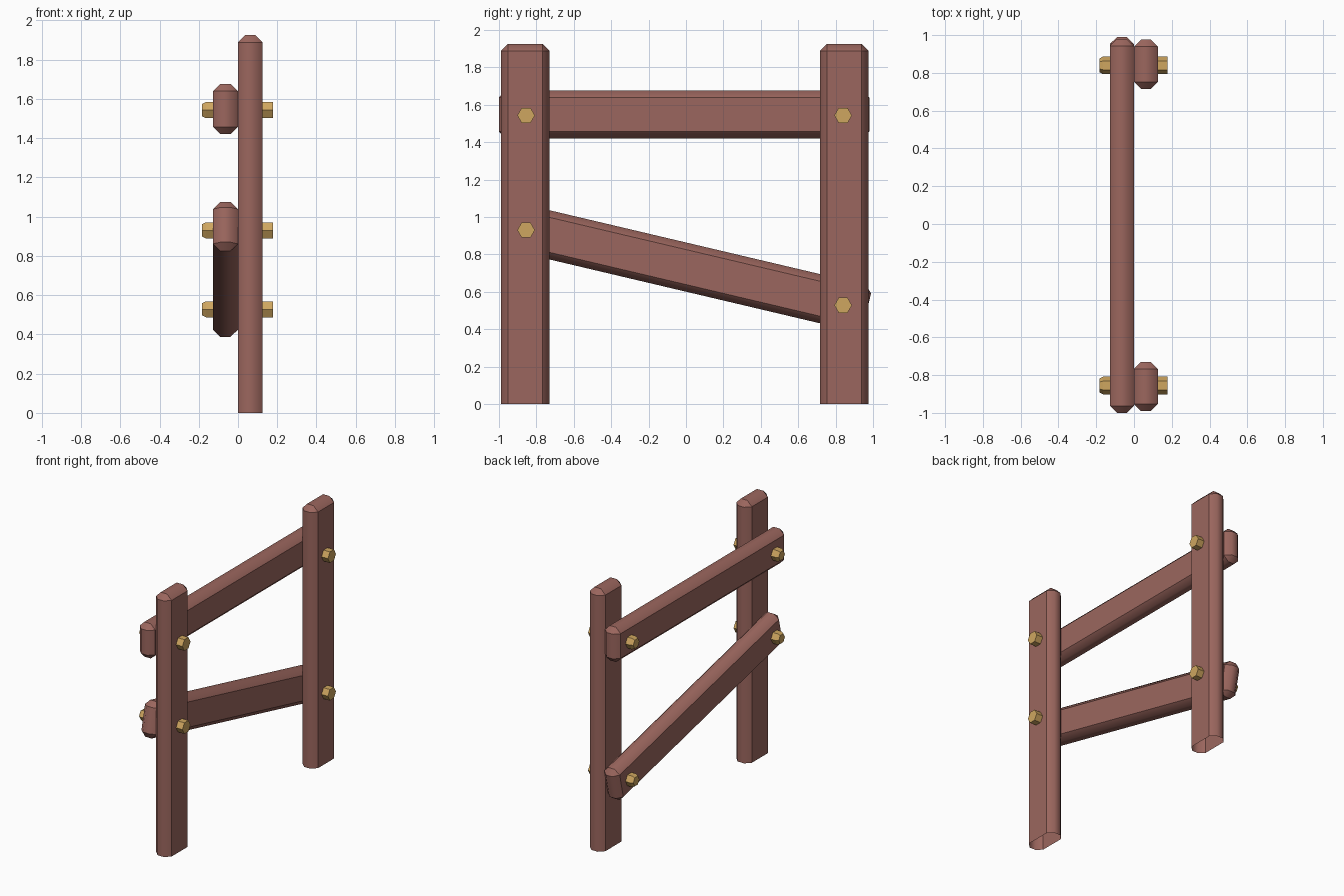
import bpy, bmesh, math
from mathutils import Matrix, Vector

if "Cube" in bpy.data.objects:
    bpy.data.objects.remove(bpy.data.objects["Cube"])


def material(name, rgb):
    m = bpy.data.materials.new(name)
    m.diffuse_color = (*rgb, 1)
    m.use_nodes = True
    m.node_tree.nodes["Principled BSDF"].inputs["Base Color"].default_value = m.diffuse_color
    return m


WOOD = material("red_brown_wood", (0.33, 0.134, 0.112))
BRASS = material("brass", (0.62, 0.38, 0.115))
BEVEL = 0.037


def finish(bm, name, mat):
    me = bpy.data.meshes.new(name)
    bm.to_mesh(me)
    bm.free()
    me.materials.append(mat)
    ob = bpy.data.objects.new(name, me)
    bpy.context.collection.objects.link(ob)
    return ob


def side(face):
    # which rounded side of the plank a face belongs to
    n = face.normal
    if abs(n.x) > 0.9:
        return "wide"
    if abs(abs(n.y) - abs(n.z)) < 0.05:
        return "corner"
    return "end_y" if abs(n.y) > abs(n.z) else "end_z"


def plank(name, size, center, tilt=0, open_bottom=False):
    bm = bmesh.new()
    bmesh.ops.create_cube(bm, size=1)
    bmesh.ops.scale(bm, vec=size, verts=bm.verts)
    bmesh.ops.bevel(bm, geom=bm.edges[:], offset=BEVEL, offset_type='OFFSET',
                    segments=1, profile=0.5, affect='EDGES')
    bm.normal_update()
    # round over the narrow sides, keep the wide faces crisp
    for f in bm.faces:
        f.smooth = True
    for e in bm.edges:
        if len(e.link_faces) == 2:
            a, b = e.link_faces
            e.smooth = side(a) == side(b)
    bm.transform(Matrix.Translation(center) @ Matrix.Rotation(tilt, 4, 'X'))
    if open_bottom:
        bmesh.ops.bisect_plane(bm, geom=bm.verts[:] + bm.edges[:] + bm.faces[:],
                               plane_co=(0, 0, 0), plane_no=(0, 0, 1),
                               clear_inner=True)
    return finish(bm, name, WOOD)


def hexagon(name, y, z, rings):
    # six-sided lathe along x; rings are (x, radius) from low x to high x
    bm = bmesh.new()
    loops = []
    for x, r in rings:
        loops.append([bm.verts.new((x, y + r * math.cos(k * math.pi / 3),
                                    z + r * math.sin(k * math.pi / 3)))
                      for k in range(6)])
    for a, b in zip(loops, loops[1:]):
        for k in range(6):
            j = (k + 1) % 6
            bm.faces.new((a[k], a[j], b[j], b[k]))
    bm.faces.new(loops[0])
    bm.faces.new(loops[-1])
    bmesh.ops.recalc_face_normals(bm, faces=bm.faces[:])
    return finish(bm, name, BRASS)


# Upright posts, open underneath
for name, y in (("front_post", -0.86), ("back_post", 0.846)):
    plank(name, (0.126, 0.26, 2.225), Vector((0.063, y, 0.8125)), open_bottom=True)

# Level top rail and sloping lower rail
plank("top_rail", (0.126, 1.98, 0.256), Vector((-0.064, -0.01, 1.548)))
plank("lower_rail", (0.126, 1.98, 0.256), Vector((-0.064, 0.005, 0.731)),
      tilt=-math.atan2(0.40, 1.695))

# Bolts: plain nut on the post side, chamfered head on the rail side
for i, (y, z) in enumerate(((-0.855, 1.543), (0.84, 1.543),
                            (-0.855, 0.93), (0.84, 0.528)), 1):
    hexagon(f"bolt_nut_{i}", y, z, ((0.12, 0.047), (0.178, 0.047)))
    hexagon(f"bolt_head_{i}", y, z,
            ((-0.183, 0.036), (-0.164, 0.047), (-0.12, 0.047)))
